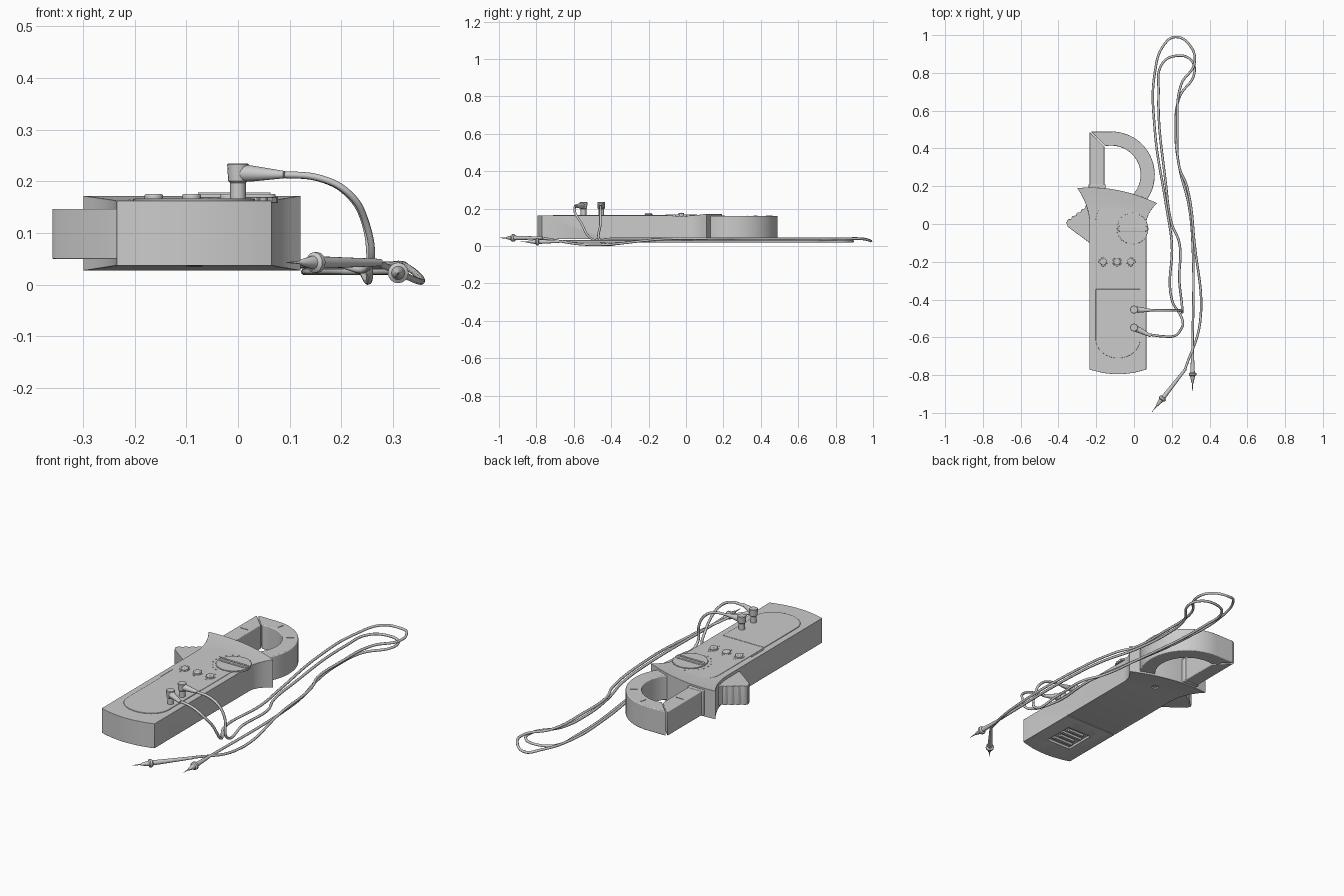
import bpy, bmesh, math
from mathutils import Vector

default_cube = bpy.data.objects.get("Cube")
if default_cube:
    bpy.data.objects.remove(default_cube, do_unlink=True)

grey = bpy.data.materials.new("plain grey")
grey.use_nodes = True
grey.diffuse_color = (0.6, 0.6, 0.6, 1)
grey.node_tree.nodes["Principled BSDF"].inputs["Base Color"].default_value = grey.diffuse_color

# Shared levels and edges of the housing
LEFT_EDGE, RIGHT_EDGE, MIDDLE = -0.235, 0.065, -0.085
UNDERSIDE, FACE = 0.037, 0.163


def add_object(name, data):
    obj = bpy.data.objects.new(name, data)
    bpy.context.collection.objects.link(obj)
    data.materials.append(grey)
    return obj


def mesh_object(name, bm):
    bmesh.ops.recalc_face_normals(bm, faces=bm.faces)
    mesh = bpy.data.meshes.new(name)
    bm.to_mesh(mesh)
    bm.free()
    return add_object(name, mesh)


def finish(obj, bevel=None, cutters=()):
    for cutter in cutters:
        modifier = obj.modifiers.new("cut", "BOOLEAN")
        modifier.object = cutter
        modifier.solver = "EXACT"
    if bevel:
        modifier = obj.modifiers.new("rounded edges", "BEVEL")
        modifier.width = bevel
        modifier.segments = 3
        modifier.limit_method = "ANGLE"
        modifier.angle_limit = math.radians(40)
    bpy.ops.object.select_all(action="DESELECT")
    obj.select_set(True)
    bpy.context.view_layer.objects.active = obj
    bpy.ops.object.shade_smooth_by_angle(angle=math.radians(35))
    return obj


def prism(name, outline, low, high, bevel=None):
    bm = bmesh.new()
    base = bm.faces.new([bm.verts.new((x, y, low)) for x, y in outline])
    extruded = bmesh.ops.extrude_face_region(bm, geom=[base])["geom"]
    top = [item for item in extruded if isinstance(item, bmesh.types.BMVert)]
    bmesh.ops.translate(bm, vec=(0, 0, high - low), verts=top)
    return finish(mesh_object(name, bm), bevel)


def raised(name, outline, height, bevel=None):
    return prism(name, outline, FACE - 0.005, FACE + height, bevel)


def arc(x, y, radius, start, end, squash=1, steps=24):
    angles = [math.radians(start + (end - start) * i / steps) for i in range(steps + 1)]
    return [(x + radius * math.cos(a), y + radius * squash * math.sin(a)) for a in angles]


def circle(x, y, radius, steps=32):
    return arc(x, y, radius, 0, 360, steps=steps)[:-1]


def rectangle(x, y, width, depth):
    return [(x + i * width / 2, y + j * depth / 2) for i, j in ((-1, -1), (1, -1), (1, 1), (-1, 1))]


def loft(bm, rings):
    for lower, upper in zip(rings, rings[1:]):
        for i in range(len(lower)):
            bm.faces.new((lower[i], lower[i - 1], upper[i - 1], upper[i]))


def lathe(name, start, end, profile):
    """Turn a profile of (fraction of length, radius) about the line from start to end."""
    start, end = Vector(start), Vector(end)
    turn = (end - start).to_track_quat("Z", "Y")
    bm = bmesh.new()
    rings = []
    for fraction, radius in profile:
        centre = start.lerp(end, fraction)
        rings.append([bm.verts.new(centre + turn @ Vector((x, y, 0))) for x, y in circle(0, 0, radius, steps=16)])
    loft(bm, rings)
    bm.faces.new(rings[0])
    bm.faces.new(rings[-1])
    return finish(mesh_object(name, bm))


# Housing: bowed front end, straight grip, flared hand guard
def housing_ring(bm, flare, y_rule):
    left, right = LEFT_EDGE - 0.065 * flare, RIGHT_EDGE + 0.057 * flare
    across = [i / 6 - 1 for i in range(13)]
    line = [(left + (right - left) * (u + 1) / 2, y_rule(u)) for u in across]
    top = [bm.verts.new((x, y, FACE + 0.009 * flare)) for x, y in line]
    return top + [bm.verts.new((x, y, UNDERSIDE - 0.01 * flare)) for x, y in reversed(line)]


bm = bmesh.new()
rings = [housing_ring(bm, 0, lambda u: -0.77 - 0.025 * (1 - u * u))]
for step in range(7):
    t = step / 6
    rings.append(housing_ring(bm, t * t, lambda u: t * (0.18 - 0.04 * u - 0.03 * u * u)))
loft(bm, rings)
for ring in (rings[0], rings[-1]):
    for i in range(12):
        bm.faces.new((ring[i], ring[i + 1], ring[-2 - i], ring[-1 - i]))
housing = mesh_object("housing", bm)

# Underside: battery lid seam, finger recess with ribs, screw
cutters = [prism("seam_cutter", rectangle(MIDDLE, -0.43, 0.5, 0.004), 0, 0.041),
           prism("recess_cutter", rectangle(MIDDLE, -0.6, 0.14, 0.16), 0, 0.05),
           prism("screw_cutter", circle(MIDDLE, 0.06, 0.016), 0, 0.046)]
for cutter in cutters:
    cutter.hide_render = True
    cutter.hide_set(True)
finish(housing, 0.009, cutters)
for i in range(4):
    prism("lid_grip_rib", rectangle(MIDDLE, -0.65 + i * 0.034, 0.12 - i % 2 * 0.03, 0.014), 0.039, 0.052)
prism("case_screw", circle(MIDDLE, 0.06, 0.011), 0.04, 0.05)

# Front panels with rounded ends
STEP = -0.345
raised("lower_panel", arc(MIDDLE, -0.61, 0.118, 180, 360, squash=0.85)
       + [(MIDDLE + 0.118, STEP), (MIDDLE - 0.118, STEP)], 0.0035, 0.002)
raised("upper_panel", arc(MIDDLE, 0.02, 0.118, 0, 180, squash=0.85)
       + [(MIDDLE - 0.118, STEP), (MIDDLE + 0.118, STEP)], 0.002, 0.001)
raised("side_mark", rectangle(-0.21, -0.28, 0.004, 0.1), 0.0015)

# Selector dial with knurled rim, grip bar and scale marks
DIAL_X, DIAL_Y = -0.007, -0.025
knurl = []
for i in range(96):
    angle, radius = i * math.tau / 96, 0.083 + 0.002 * math.cos(i * math.pi / 2)
    knurl.append((DIAL_X + radius * math.cos(angle), DIAL_Y + radius * math.sin(angle)))
raised("dial", knurl, 0.0065, 0.0015)
raised("dial_grip", arc(DIAL_X + 0.065, DIAL_Y, 0.015, -90, 90, steps=8)
       + arc(DIAL_X - 0.065, DIAL_Y, 0.015, 90, 270, steps=8), 0.013, 0.003)
raised("dial_pointer", rectangle(DIAL_X, DIAL_Y, 0.14, 0.004), 0.015)
for x, y in arc(DIAL_X, DIAL_Y, 0.1, 110, 250, steps=8):
    raised("scale_mark", circle(x, y, 0.004, steps=12), 0.0035)

# Push buttons
for i in (-1, 0, 1):
    x = -0.09 + i * 0.073
    raised("button_ring", circle(x, -0.2, 0.024), 0.004, 0.001)
    raised("button", circle(x, -0.2, 0.018), 0.013, 0.004)
    for side in (-1, 1):
        raised("button_mark", rectangle(x, -0.2 + side * 0.035, 0.012, 0.004), 0.003)

# Clamp jaw: curved arm meets the straight prong on a diagonal
JAW_X, JAW_Y, JAW_OUTER, JAW_INNER, PRONG = -0.12, 0.26, 0.23, 0.155, -0.157
JAW_TIP = JAW_Y + JAW_OUTER
curved = arc(JAW_X, JAW_Y, JAW_OUTER, -35, 90) + [(LEFT_EDGE + 0.007, JAW_TIP)]
curved += arc(JAW_X, JAW_Y, JAW_INNER, 102, -50)
prism("curved_jaw", curved, UNDERSIDE, 0.161, 0.004)
straight = [(LEFT_EDGE, 0.15), (PRONG, 0.15), (PRONG, 0.41), (LEFT_EDGE, JAW_TIP - 0.003)]
prism("straight_jaw", straight, UNDERSIDE, 0.161, 0.004)
prism("jaw_collar", rectangle((LEFT_EDGE + PRONG) / 2, 0.18, 0.09, 0.06), 0.034, FACE, 0.004)
for angle in (35, 75):
    mark = arc(JAW_X, JAW_Y, 0.21, angle, angle + 1, steps=2) + arc(JAW_X, JAW_Y, 0.175, angle + 1, angle, steps=2)
    raised("jaw_mark", mark, 0)
raised("jaw_mark", rectangle((LEFT_EDGE + PRONG) / 2, 0.33, 0.04, 0.004), 0)

# Trigger with scalloped thumb edge
trigger = [(-0.2, 0.1), (-0.255, 0.1)]
for i in range(4):
    x, y = -0.262 - i * 0.0245, 0.08 - i * 0.018
    trigger += [(x, y), (x - 0.012, y - 0.001), (x - 0.018, y - 0.008), (x - 0.02, y - 0.016)]
trigger += [(-0.36, 0.01), (-0.35, -0.015), (LEFT_EDGE, -0.1), (-0.2, -0.1)]
prism("trigger", trigger, 0.05, 0.147, 0.003)


# Right-angle plug with its lead, which drops to the floor and then follows the path
def plug_and_lead(name, y, sway, drift, level, path):
    lathe(name + "_plug_post", (0, y, 0.15), (0, y, 0.235),
          [(0, 0.015), (0.55, 0.015), (0.6, 0.019), (0.97, 0.021), (1, 0.019)])
    lathe(name + "_plug_sleeve", (0, y, 0.216), (0.09, y - sway, 0.213), [(0, 0.016), (0.25, 0.016), (1, 0.007)])
    points = []
    for i in range(5):
        t = i / 4
        bend = t * math.pi / 2
        points.append((0.07 + 0.185 * math.sin(bend) ** 0.7,
                       y - sway * (0.8 + 0.4 * math.sin(t * math.pi)) + drift * t ** 3,
                       level + (0.214 - level) * math.cos(bend) ** 0.7))
    points += [(*spot, level)[:3] for spot in path]
    curve = bpy.data.curves.new(name + "_lead", "CURVE")
    curve.dimensions = "3D"
    curve.bevel_depth = 0.0065
    curve.bevel_resolution = 2
    curve.resolution_u = 8
    curve.use_fill_caps = True
    spline = curve.splines.new("BEZIER")
    spline.bezier_points.add(len(points) - 1)
    for knot, point in zip(spline.bezier_points, points):
        knot.co = point
        knot.handle_left_type = knot.handle_right_type = "AUTO"
    add_object(name + "_lead", curve)


plug_and_lead("inner", -0.453, 0.004, 0, 0.025, [
    (0.24, -0.3), (0.24, -0.1), (0.2, 0), (0.17, 0.2), (0.13, 0.7), (0.15, 0.85), (0.22, 0.89), (0.3, 0.87),
    (0.32, 0.8), (0.24, 0.67), (0.22, 0.5), (0.24, 0.3), (0.29, 0.1), (0.31, -0.1), (0.31, -0.7)])
plug_and_lead("outer", -0.548, 0.045, 0.08, 0.038, [
    (0.2, -0.4), (0.2, -0.1), (0.17, 0.1), (0.11, 0.5), (0.11, 0.8), (0.16, 0.95), (0.22, 0.99, 0.026),
    (0.3, 0.94), (0.32, 0.85), (0.25, 0.74), (0.23, 0.5), (0.24, 0.3), (0.28, 0.2), (0.32, -0.1),
    (0.35, -0.52, 0.0066), (0.27, -0.77, 0.043)])

# Test probes: strain relief, handle, finger guard and needle
for start, tip in (((0.31, -0.68, 0.024), (0.31, -0.885, 0.022)), ((0.275, -0.765, 0.043), (0.095, -0.995, 0.043))):
    length = (Vector(tip) - Vector(start)).length
    from_tip = [(0.1, 0.012), (0.095, 0.02), (0.085, 0.02), (0.08, 0.013), (0.045, 0.006), (0.04, 0.003), (0, 0.001)]
    lathe("probe", start, tip, [(0, 0.007)] + [(1 - back / length, radius) for back, radius in from_tip])
